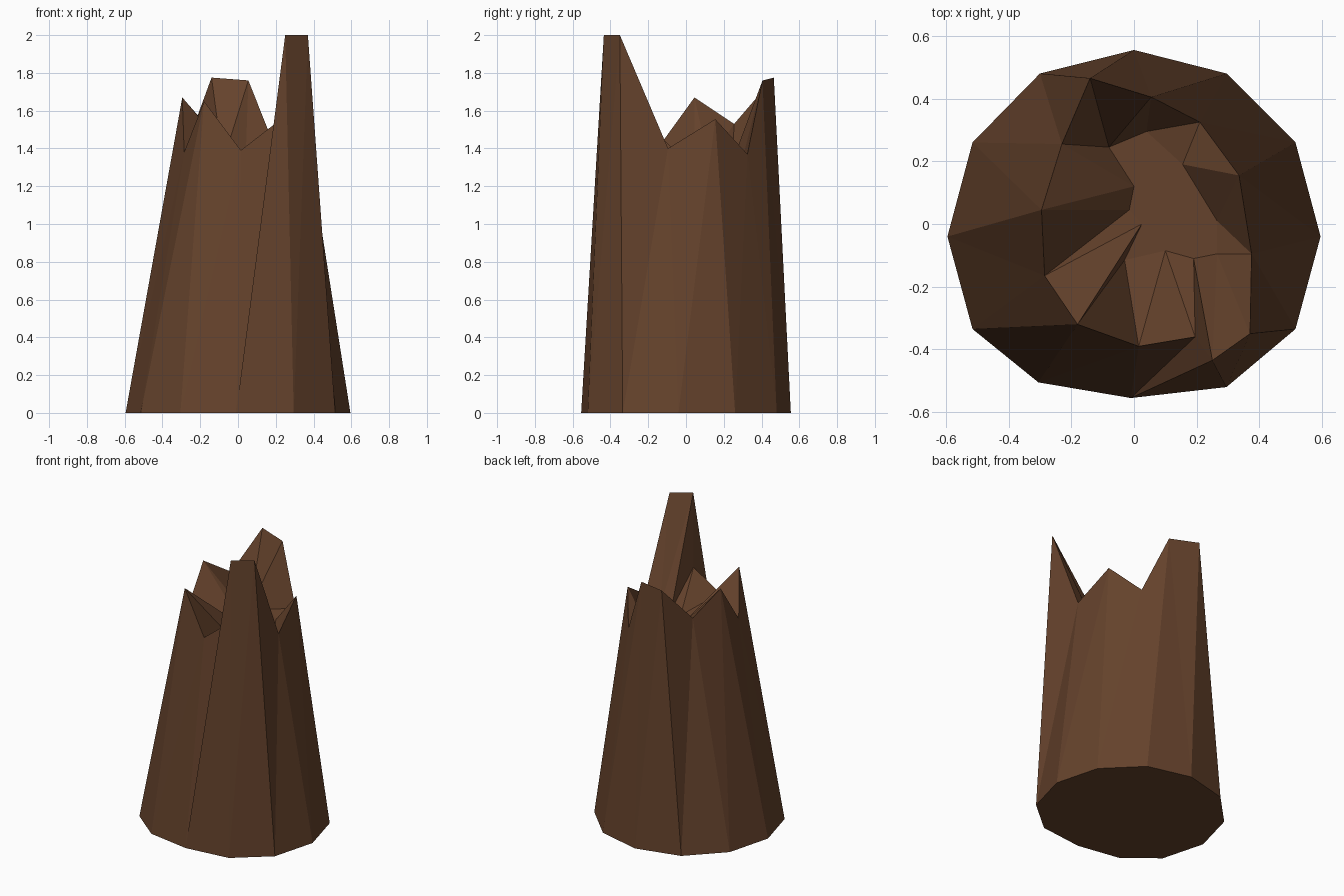
import bpy, bmesh

if "Cube" in bpy.data.objects:
    bpy.data.objects.remove(bpy.data.objects["Cube"])

# Ground outline, counter-clockwise from the right
base = [(.595, -.04), (.515, .26), (.295, .48), (0, .555), (-.30, .48), (-.515, .26),
        (-.595, -.04), (-.515, -.335), (-.305, -.505), (-.01, -.555), (.295, -.52), (.515, -.335)]
# Jagged broken rim
rim = [(.375, -.095, 1.40), (.335, .155, 1.555), (.21, .325, 1.37), (.055, .405, 1.76),
       (-.14, .465, 1.775), (-.23, .255, 1.53), (-.295, .045, 1.67), (-.285, -.165, 1.38),
       (-.18, -.32, 1.65), (.015, -.39, 1.39), (.195, -.36, 1.53), (.25, -.435, 2.0),
       (.37, -.35, 2.0)]
# Splintered hollow: one point inside each rim segment
hollow = [(.265, .01), (.155, .19), (.04, .295), (-.08, .245), (-.08, .245), (0, .12),
          (-.015, .045), (.025, 0), (-.03, -.115), (.10, -.085), (.19, -.11),
          (.265, -.095), (.265, -.095)]
FLOOR = 1.33
# Base corner under each rim point (one corner carries two rim points)
under = [0, 1, 2, 3, 4, 5, 6, 7, 8, 9, 9, 10, 11]

bm = bmesh.new()
B = [bm.verts.new((x, y, 0)) for x, y in base]
R = [bm.verts.new(p) for p in rim]
H = []
for i, (x, y) in enumerate(hollow):
    same = i and hollow[i - 1] == (x, y)
    H.append(H[-1] if same else bm.verts.new((x, y, FLOOR)))

bm.faces.new(B[::-1])
n = len(R)
for i in range(n):
    j = (i + 1) % n
    b0, b1 = B[under[i]], B[under[j]]
    # Outer bark
    bm.faces.new((b0, R[j], R[i]))
    if b0 is not b1:
        bm.faces.new((b0, b1, R[j]))
    # Inner splinters
    bm.faces.new((R[i], R[j], H[i]))
    if H[i] is not H[j]:
        bm.faces.new((R[j], H[j], H[i]))
# Hollow floor
bm.faces.new(list(dict.fromkeys(H)))
bmesh.ops.recalc_face_normals(bm, faces=bm.faces[:])

mesh = bpy.data.meshes.new("tree_stump")
bm.to_mesh(mesh)
bm.free()
stump = bpy.data.objects.new("tree_stump", mesh)
bpy.context.collection.objects.link(stump)

bark = bpy.data.materials.new("bark")
bark.diffuse_color = (.13, .055, .025, 1)
bark.use_nodes = True
bark.node_tree.nodes["Principled BSDF"].inputs["Base Color"].default_value = bark.diffuse_color
mesh.materials.append(bark)
